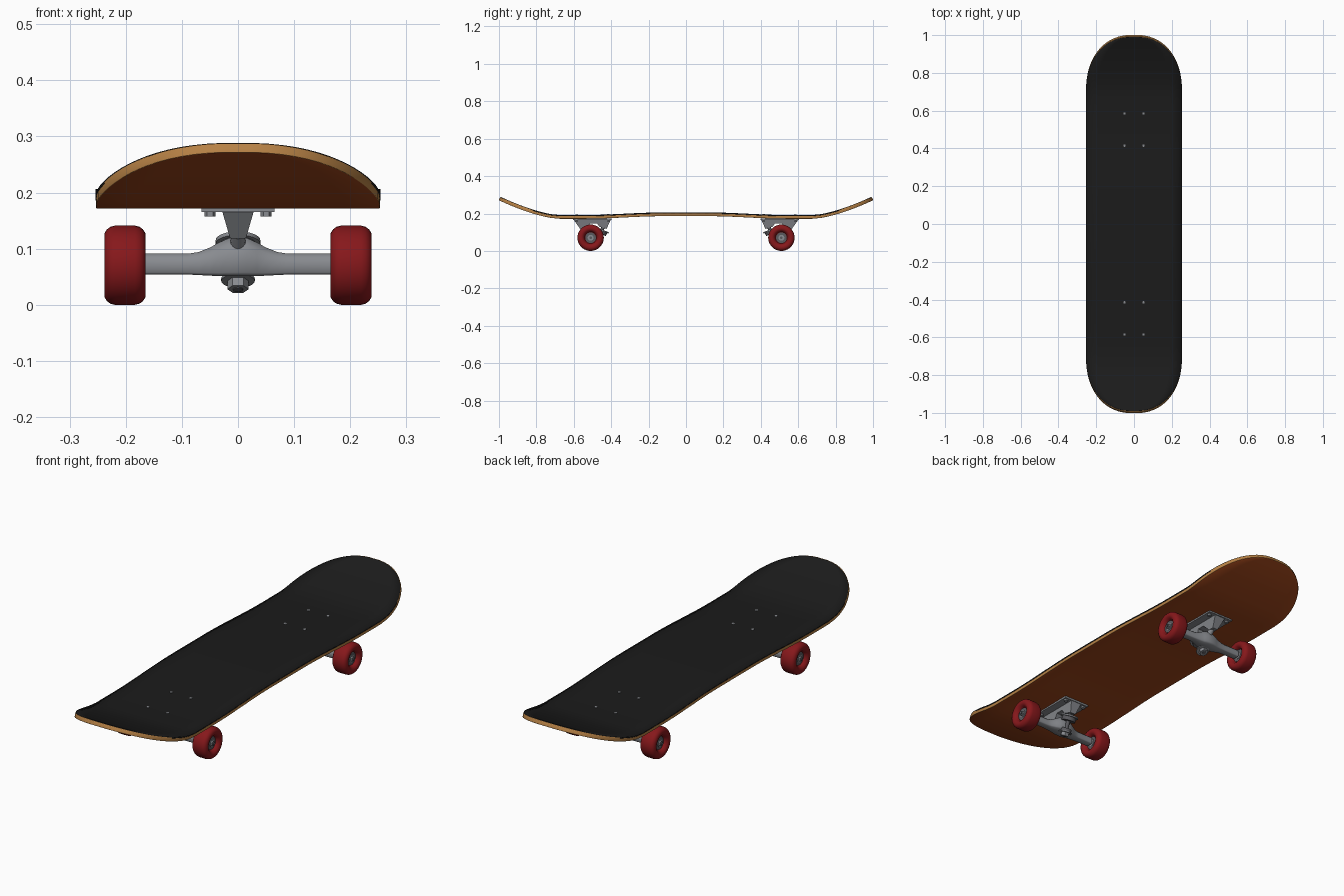
import bpy, bmesh
from math import pi, sin, cos, radians
from mathutils import Vector, Matrix

cube = bpy.data.objects.get("Cube")
if cube:
    bpy.data.objects.remove(cube, do_unlink=True)


def material(name, rgb):
    m = bpy.data.materials.new(name)
    m.use_nodes = True
    m.diffuse_color = (*rgb, 1)
    m.node_tree.nodes["Principled BSDF"].inputs["Base Color"].default_value = (*rgb, 1)
    return m


GRIP = material("black grip", (0.011, 0.011, 0.011))
WOOD = material("light wood", (0.47, 0.22, 0.06))
STAIN = material("brown stain", (0.34, 0.06, 0.011))
RED = material("red urethane", (0.24, 0.009, 0.011))
METAL = material("grey metal", (0.25, 0.26, 0.28))
DARK = material("dark steel", (0.10, 0.10, 0.11))


def finish(name, bm, mats, matrix=Matrix(), angle=35):
    me = bpy.data.meshes.new(name)
    bm.to_mesh(me)
    bm.free()
    for m in mats:
        me.materials.append(m)
    ob = bpy.data.objects.new(name, me)
    bpy.context.collection.objects.link(ob)
    ob.matrix_world = matrix
    bpy.ops.object.select_all(action="DESELECT")
    ob.select_set(True)
    bpy.context.view_layer.objects.active = ob
    bpy.ops.object.shade_smooth_by_angle(angle=radians(angle))
    return ob


def skin(bm, rings):
    """Bridge successive rings of points and cap both ends."""
    loops = [[bm.verts.new(p) for p in ring] for ring in rings]
    n = len(loops[0])
    for a, b in zip(loops, loops[1:]):
        for i in range(n):
            j = (i + 1) % n
            bm.faces.new((a[i], a[j], b[j], b[i]))
    bm.faces.new(loops[0])
    bm.faces.new(loops[-1])
    bmesh.ops.recalc_face_normals(bm, faces=bm.faces)


def lathe(name, profile, loc, axis, mat, turn=Matrix(), sides=24):
    """Solid of revolution from (radius, height) points along an axis."""
    bm = bmesh.new()
    skin(bm, [[(r * cos(2 * pi * i / sides), r * sin(2 * pi * i / sides), h)
               for i in range(sides)] for r, h in profile])
    rot = Vector((0, 0, 1)).rotation_difference(Vector(axis)).to_matrix().to_4x4()
    return finish(name, bm, [mat], turn @ Matrix.Translation(loc) @ rot)


def rod(name, start, end, r1, r2, mat, turn, sides=16):
    d = Vector(end) - Vector(start)
    return lathe(name, [(r1, 0), (r2, d.length)], start, d.normalized(), mat, turn, sides)


# Deck and grip: curved sheets with rounded ends
STRAIGHT, TIP = 0.72, 0.994


def deck_height(y):
    y = abs(y)
    t = min(max((y - 0.12) / 0.42, 0), 1)
    kick = max(0, (y - 0.68) / (TIP - 0.68))
    return 0.204 - 0.014 * t * t * (3 - 2 * t) + 0.098 * kick ** 1.5


def sheet(name, mats, width, tip, lift, thickness, offset):
    half = [(STRAIGHT * i / 16, width) for i in range(17)]
    steps, last = 16, radians(86)
    for i in range(1, steps + 1):
        a = last * i / steps
        half.append((STRAIGHT + (tip - STRAIGHT) * sin(a) / sin(last), width * cos(a) ** 0.85))
    rows = [(-y, w) for y, w in reversed(half[1:])] + half
    bm = bmesh.new()
    cols = 8
    grid = [[bm.verts.new((w * (2 * c / cols - 1), y, deck_height(y) + lift))
             for c in range(cols + 1)] for y, w in rows]
    for a, b in zip(grid, grid[1:]):
        for c in range(cols):
            bm.faces.new((a[c], a[c + 1], b[c + 1], b[c]))
    ob = finish(name, bm, mats)
    s = ob.modifiers.new("thickness", "SOLIDIFY")
    s.thickness, s.offset = thickness, offset
    s.material_offset, s.material_offset_rim = len(mats) - 1, 0
    return ob


deck = sheet("deck", [WOOD, STAIN], 0.253, TIP, 0, 0.018, -1)
rim = deck.modifiers.new("soft_rim", "BEVEL")
rim.width, rim.segments, rim.limit_method = 0.003, 2, "ANGLE"
rim.angle_limit = radians(50)
rim.material = 0
# The grip wraps slightly over the long sides and stops short of the tips
sheet("grip_sheet", [GRIP], 0.2536, TIP - 0.002, -0.004, 0.006, 1)

AXLE_Y, AXLE_Z = -0.51, 0.0705


def build_truck(end, turn):
    # Base plate
    bm = bmesh.new()
    bmesh.ops.create_cube(bm, size=1, matrix=Matrix.Translation((0, -0.502, 0.1695))
                          @ Matrix.Diagonal((0.13, 0.205, 0.009, 1)))
    finish(end + "_base_plate", bm, [METAL], turn)

    # Bracket under the plate, narrowing downwards
    side = [(-0.60, 0.166), (-0.566, 0.118), (-0.54, 0.118), (-0.51, 0.148),
            (-0.475, 0.148), (-0.465, 0.130), (-0.425, 0.118), (-0.402, 0.166)]
    bm = bmesh.new()
    skin(bm, [[(s * (0.014 + 0.29 * (z - 0.118)), y, z) for y, z in side]
              for s in (-1, 1)])
    finish(end + "_bracket", bm, [METAL], turn)

    # Hanger: flat-bottomed sections, swelling at the middle
    sections = [(0.168, 0.054, 0.091, 0.018, 0), (0.09, 0.054, 0.091, 0.018, 0),
                (0.07, 0.053, 0.094, 0.021, 0.001), (0.05, 0.052, 0.102, 0.026, 0.004),
                (0.034, 0.051, 0.111, 0.031, 0.006), (0.016, 0.051, 0.119, 0.036, 0.006)]
    full = [(-x, *rest) for x, *rest in sections] + list(reversed(sections))
    outline = [(-0.8, 0), (-1, 0.1), (-1, 0.55), (-0.85, 0.8), (-0.45, 1),
               (0.45, 1), (0.85, 0.8), (1, 0.55), (1, 0.1), (0.8, 0)]
    bm = bmesh.new()
    skin(bm, [[(x, AXLE_Y + shift + ry * u, low + (high - low) * v) for u, v in outline]
              for x, low, high, ry, shift in full])
    finish(end + "_hanger", bm, [METAL], turn, 50)
    rod(end + "_pivot", (0, -0.512, 0.095), (0, -0.544, 0.126), 0.015, 0.012, METAL, turn)

    # Tilted kingpin with bushings, washers and nut
    low, high = Vector((0, -0.487, 0.026)), Vector((0, -0.438, 0.138))
    axis = (high - low).normalized()
    stack = [("kingpin", 0, 0.12, 0.009, DARK, 12), ("kingpin_nut", 0.002, 0.018, 0.019, METAL, 6),
             ("lower_washer", 0.018, 0.022, 0.030, METAL, 24),
             ("lower_bushing", 0.022, 0.036, 0.025, DARK, 24),
             ("upper_bushing", 0.072, 0.094, 0.032, DARK, 24),
             ("upper_washer", 0.090, 0.097, 0.040, METAL, 24)]
    for part, a, b, r, mat, sides in stack:
        rod(end + "_" + part, low + axis * a, low + axis * b, r, r, mat, turn, sides)

    # Mounting bolts: heads on the grip, nuts under the plate
    for sx, x in (("right", -0.05), ("left", 0.05)):
        for sy, y in (("outer", -0.585), ("inner", -0.415)):
            tag = f"{end}_{sy}_{sx}_bolt"
            z = deck_height(y)
            rod(tag + "_head", (x, y, z - 0.004), (x, y, z + 0.0035), 0.0065, 0.0065, METAL, turn, 12)
            rod(tag + "_nut", (x, y, 0.157), (x, y, 0.166), 0.010, 0.010, METAL, turn, 6)

    # Wheels with recessed hubs, bearings and axle nuts
    face = [(0.031, 0.018), (0.034, 0.026), (0.041, 0.034), (0.048, 0.0365),
            (0.057, 0.0365), (0.064, 0.032), (0.0685, 0.026), (0.0705, 0.018)]
    profile = [(r, -h) for r, h in face] + list(reversed(face))
    for sx, s in (("right", -1), ("left", 1)):
        tag = f"{end}_{sx}_"
        hub = (s * 0.2015, AXLE_Y, AXLE_Z)
        lathe(tag + "wheel", profile, hub, (s, 0, 0), RED, turn, 36)
        lathe(tag + "bearing", [(0.029, -0.021), (0.029, 0.021)], hub, (s, 0, 0), DARK, turn)
        lathe(tag + "bearing_core", [(0.016, -0.023), (0.016, 0.023)], hub, (s, 0, 0), METAL, turn)
        lathe(tag + "axle_nut", [(0.012, 0.02), (0.012, 0.030)], hub, (s, 0, 0), METAL, turn, 6)
        lathe(tag + "axle", [(0.007, -0.05), (0.007, 0.035)], hub, (s, 0, 0), DARK, turn, 12)


build_truck("front", Matrix())
build_truck("back", Matrix.Rotation(pi, 4, "Z"))
